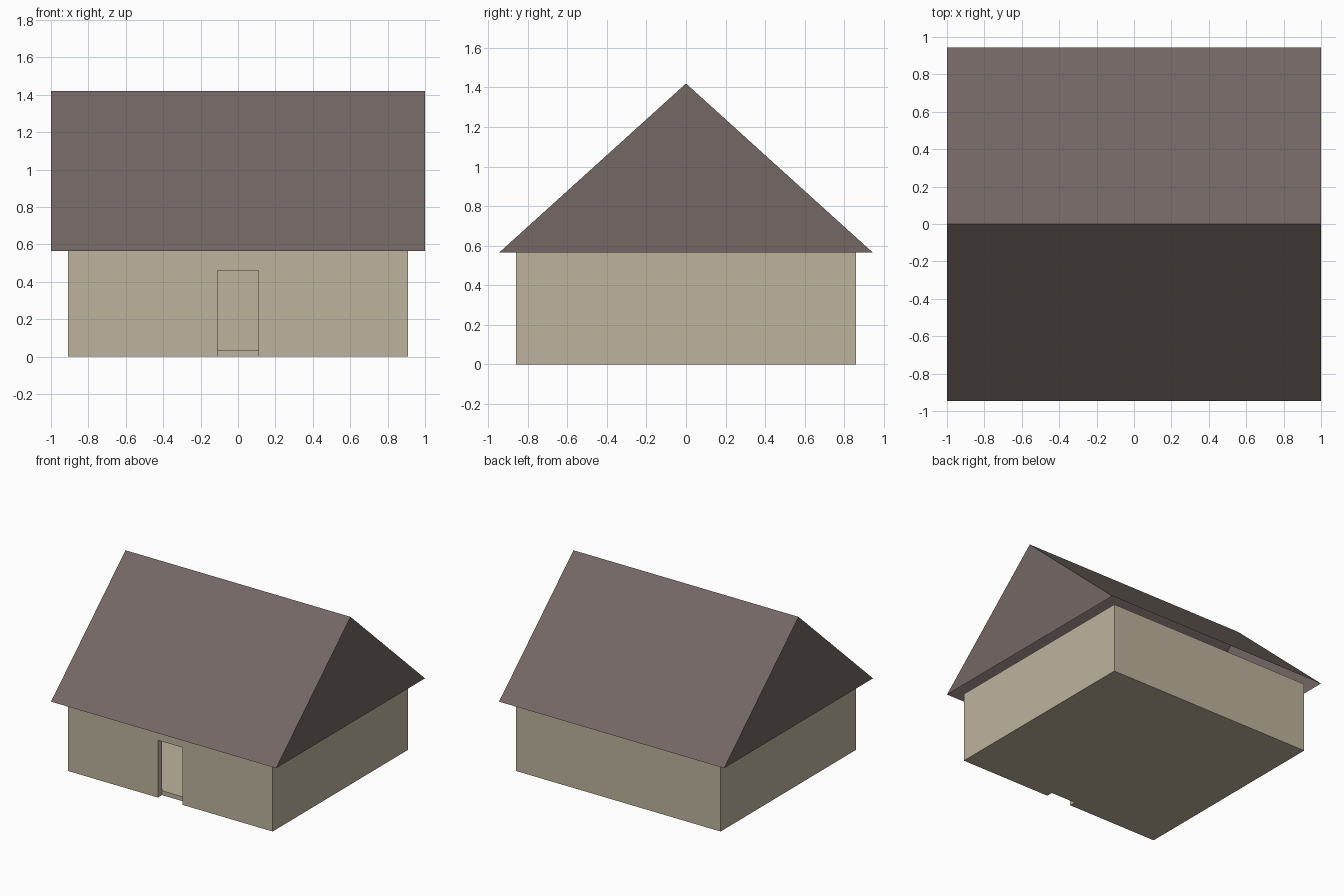
import bpy, bmesh

if "Cube" in bpy.data.objects:
    bpy.data.objects.remove(bpy.data.objects["Cube"])


def srgb(r, g, b):
    def lin(c):
        c /= 255
        return c / 12.92 if c <= 0.04045 else ((c + 0.055) / 1.055) ** 2.4
    return (lin(r), lin(g), lin(b), 1)


def material(name, colour):
    m = bpy.data.materials.new(name)
    m.diffuse_color = colour
    m.use_nodes = True
    m.node_tree.nodes["Principled BSDF"].inputs["Base Color"].default_value = m.diffuse_color
    return m


def add_object(name, bm, mat=None):
    mesh = bpy.data.meshes.new(name)
    bm.to_mesh(mesh)
    bm.free()
    ob = bpy.data.objects.new(name, mesh)
    bpy.context.scene.collection.objects.link(ob)
    if mat:
        mesh.materials.append(mat)
    return ob


def box(name, lo, hi, mat=None):
    bm = bmesh.new()
    bmesh.ops.create_cube(bm, size=1)
    for v in bm.verts:
        v.co = [lo[i] if v.co[i] < 0 else hi[i] for i in range(3)]
    return add_object(name, bm, mat)


def cut(target, cutter):
    mod = target.modifiers.new("cut", 'BOOLEAN')
    mod.operation = 'DIFFERENCE'
    mod.solver = 'EXACT'
    mod.object = cutter
    cutter.hide_render = True
    cutter.hide_viewport = True
    cutter.display_type = 'WIRE'


plaster = material("beige plaster", srgb(189, 180, 157))
slate = material("brown grey roof", srgb(115, 103, 99))

WX, WY, EAVE, T = 0.91, 0.86, 0.565, 0.05

# Walls and floor: a block hollowed from above, with a doorway in the front
walls = box("walls_and_floor", (-WX, -WY, 0), (WX, WY, EAVE), plaster)
room = box("room_cutter", (-WX + T, -WY + T, 0.035), (WX - T, WY - T, 1))
door = box("doorway_cutter", (-0.11, -1, -0.1), (0.11, -WY + T + 0.002, 0.46))
cut(walls, room)
cut(walls, door)

# Roof: thin gabled shell, open underneath
RX, RY, RIDGE = 1.0, 0.945, 1.42
bm = bmesh.new()
left, right = [[bm.verts.new((x, y, z)) for y, z in
                ((-RY, EAVE), (0, RIDGE), (RY, EAVE))] for x in (-RX, RX)]
bm.faces.new((left[0], left[1], left[2]))
bm.faces.new((right[0], right[2], right[1]))
for i in range(2):
    bm.faces.new((left[i], right[i], right[i + 1], left[i + 1]))
bm.normal_update()
for f in bm.faces:
    c = f.calc_center_median()
    if f.normal.x * c.x + f.normal.y * c.y < 0:
        f.normal_flip()
add_object("gable_roof", bm, slate)
